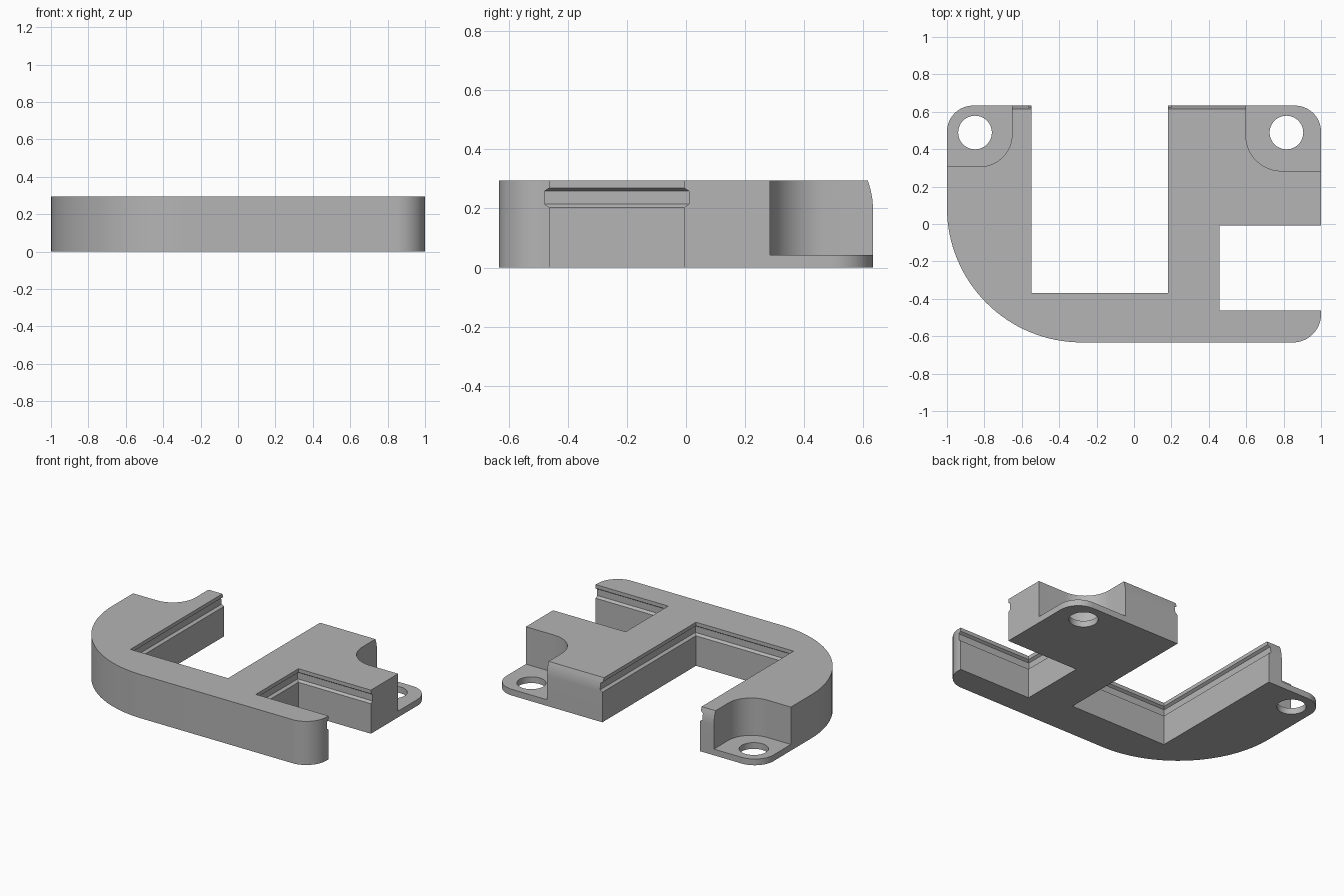
import bpy, bmesh, math
from mathutils import Vector

cube = bpy.data.objects.get("Cube")
if cube:
    bpy.data.objects.remove(cube, do_unlink=True)

HEIGHT, FLANGE = 0.295, 0.042
BACK = 0.633

grey = bpy.data.materials.new("plain grey")
grey.use_nodes = True
colour = (0.46, 0.46, 0.46, 1)
grey.diffuse_color = colour
grey.node_tree.nodes["Principled BSDF"].inputs["Base Color"].default_value = colour


def rounded(corners, steps=16):
    """Outline from (x, y, radius) right-angle corners."""
    out = []
    for i, (x, y, r) in enumerate(corners):
        p = Vector((x, y))
        if r == 0:
            out.append(p)
            continue
        prev = (Vector(corners[i - 1][:2]) - p).normalized()
        nxt = (Vector(corners[(i + 1) % len(corners)][:2]) - p).normalized()
        centre = p + r * (prev + nxt)
        for k in range(steps + 1):
            t = math.pi / 2 * k / steps
            out.append(centre - r * (nxt * math.cos(t) + prev * math.sin(t)))
    return out


def loft(name, rings):
    """Closed solid through a list of matching 3D rings."""
    bm = bmesh.new()
    loops = [[bm.verts.new(p) for p in ring] for ring in rings]
    n = len(loops[0])
    for a, b in zip(loops, loops[1:]):
        for i in range(n):
            j = (i + 1) % n
            bm.faces.new((a[i], a[j], b[j], b[i]))
    bm.faces.new(loops[0][::-1])
    bm.faces.new(loops[-1])
    bmesh.ops.recalc_face_normals(bm, faces=bm.faces)
    mesh = bpy.data.meshes.new(name)
    bm.to_mesh(mesh)
    bm.free()
    mesh.materials.append(grey)
    obj = bpy.data.objects.new(name, mesh)
    bpy.context.collection.objects.link(obj)
    return obj


def prism(name, outline, z0, z1):
    return loft(name, [[(x, y, z) for x, y in outline] for z in (z0, z1)])


def grooved_slot(name, x0, x1, y0, y1):
    """Rectangular slot cutter with a bevelled groove bulging from its walls."""
    levels = [(-0.1, 0), (0.203, 0), (0.215, 0.017), (0.259, 0.017), (0.27, 0), (0.4, 0)]
    return loft(name, [[(x0 - d, y0 - d, z), (x1 + d, y0 - d, z),
                        (x1 + d, y1 + d, z), (x0 - d, y1 + d, z)] for z, d in levels])


# Main body: one big rounded corner, three small ones
body = prism("bracket_body", rounded([(-1, -BACK, 0.72), (1, -BACK, 0.15),
                                      (1, BACK, 0.14), (-1, BACK, 0.14)], 32), 0, HEIGHT)

# Slots open to the back and to the left
cutters = [grooved_slot("back_slot_cutter", -0.548, 0.183, -0.368, 0.9),
           grooved_slot("side_slot_cutter", 0.457, 1.3, -0.462, -0.007)]

# Corner pockets that leave thin screw flanges
cutters.append(prism("right_pocket_cutter", rounded(
    [(-0.652, 0.307, 0.172), (-0.652, 0.9, 0), (-1.3, 0.9, 0), (-1.3, 0.307, 0)]), FLANGE, 0.5))
cutters.append(prism("left_pocket_cutter", rounded(
    [(0.598, 0.284, 0.19), (0.598, 0.9, 0), (1.3, 0.9, 0), (1.3, 0.284, 0)]), FLANGE, 0.5))

# Screw holes
for side, x in (("right", -0.85), ("left", 0.815)):
    ring = [(x + 0.09 * math.cos(math.tau * k / 40), 0.489 + 0.09 * math.sin(math.tau * k / 40))
            for k in range(40)]
    cutters.append(prism(side + "_hole_cutter", ring, -0.1, 0.2))

# Gently curved lean on the upper back edge
curve = [(BACK - 0.018 * (k / 6) ** 2, 0.2 + 0.096 * k / 6) for k in range(7)]
profile = curve + [(0.6, 0.4), (0.8, 0.4), (0.8, 0.2)]
cutters.append(loft("back_edge_cutter", [[(x, y, z) for y, z in profile] for x in (-1.2, 1.2)]))

# Apply every cut, then drop the cutters
bpy.ops.object.select_all(action='DESELECT')
bpy.context.view_layer.objects.active = body
body.select_set(True)
for cutter in cutters:
    cutter.hide_render = True
    mod = body.modifiers.new(cutter.name, 'BOOLEAN')
    mod.operation, mod.solver, mod.object = 'DIFFERENCE', 'EXACT', cutter
    bpy.ops.object.modifier_apply(modifier=mod.name)
    bpy.data.objects.remove(cutter, do_unlink=True)

bpy.ops.object.shade_smooth_by_angle(angle=math.radians(25))
